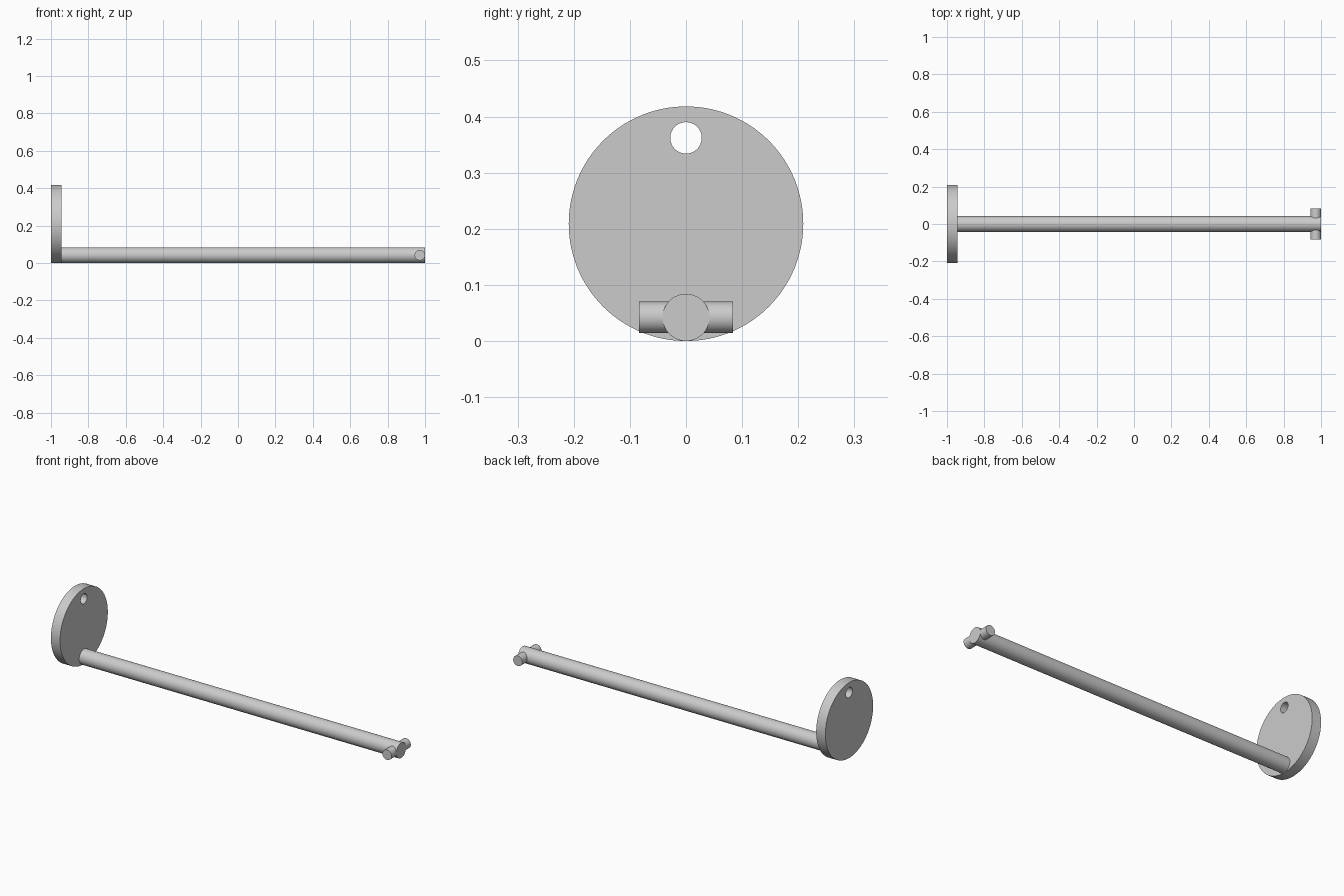
import bpy
import math

if "Cube" in bpy.data.objects:
    bpy.data.objects.remove(bpy.data.objects["Cube"], do_unlink=True)

steel = bpy.data.materials.new("plain_grey")
steel.use_nodes = True
grey = (0.6, 0.6, 0.6, 1)
steel.diffuse_color = grey
steel.node_tree.nodes["Principled BSDF"].inputs["Base Color"].default_value = grey

DISC_R, ROD_R, PIN_R = 0.209, 0.042, 0.028
THICK = 0.056


def cylinder(name, radius, length, centre, axis, sides=96):
    """Closed cylinder lying along the x or y axis."""
    turn = (0, math.pi / 2, 0) if axis == "x" else (math.pi / 2, 0, 0)
    bpy.ops.mesh.primitive_cylinder_add(
        vertices=sides, radius=radius, depth=length, location=centre, rotation=turn)
    ob = bpy.context.object
    ob.name = name
    ob.data.materials.append(steel)
    return ob


def smooth(ob):
    bpy.ops.object.select_all(action="DESELECT")
    ob.select_set(True)
    bpy.context.view_layer.objects.active = ob
    bpy.ops.object.shade_smooth_by_angle(angle=math.radians(30))


# Round handle plate with a hanging hole near its top
disc_x = -1 + THICK / 2
disc = cylinder("handle_disc", DISC_R, THICK, (disc_x, 0, DISC_R), "x", 128)
cutter = cylinder("hole_cutter", PIN_R, THICK * 3, (disc_x, 0, 0.362), "x", 64)
cutter.hide_render = True
hole = disc.modifiers.new("hanging_hole", "BOOLEAN")
hole.operation = "DIFFERENCE"
hole.solver = "EXACT"
hole.object = cutter
bpy.context.view_layer.objects.active = disc
bpy.ops.object.modifier_apply(modifier=hole.name)
bpy.data.objects.remove(cutter, do_unlink=True)
smooth(disc)

# Long rod from the plate to the tip
rod_length = 2 - THICK
smooth(cylinder("rod", ROD_R, rod_length, (1 - rod_length / 2, 0, ROD_R), "x"))

# Cross pins on both sides of the tip, rooted inside the rod
for side, name in ((-1, "front_pin"), (1, "back_pin")):
    inner, outer = 0.028, 0.084
    smooth(cylinder(name, PIN_R, outer - inner,
                    (1 - PIN_R, side * (inner + outer) / 2, ROD_R), "y", 64))
